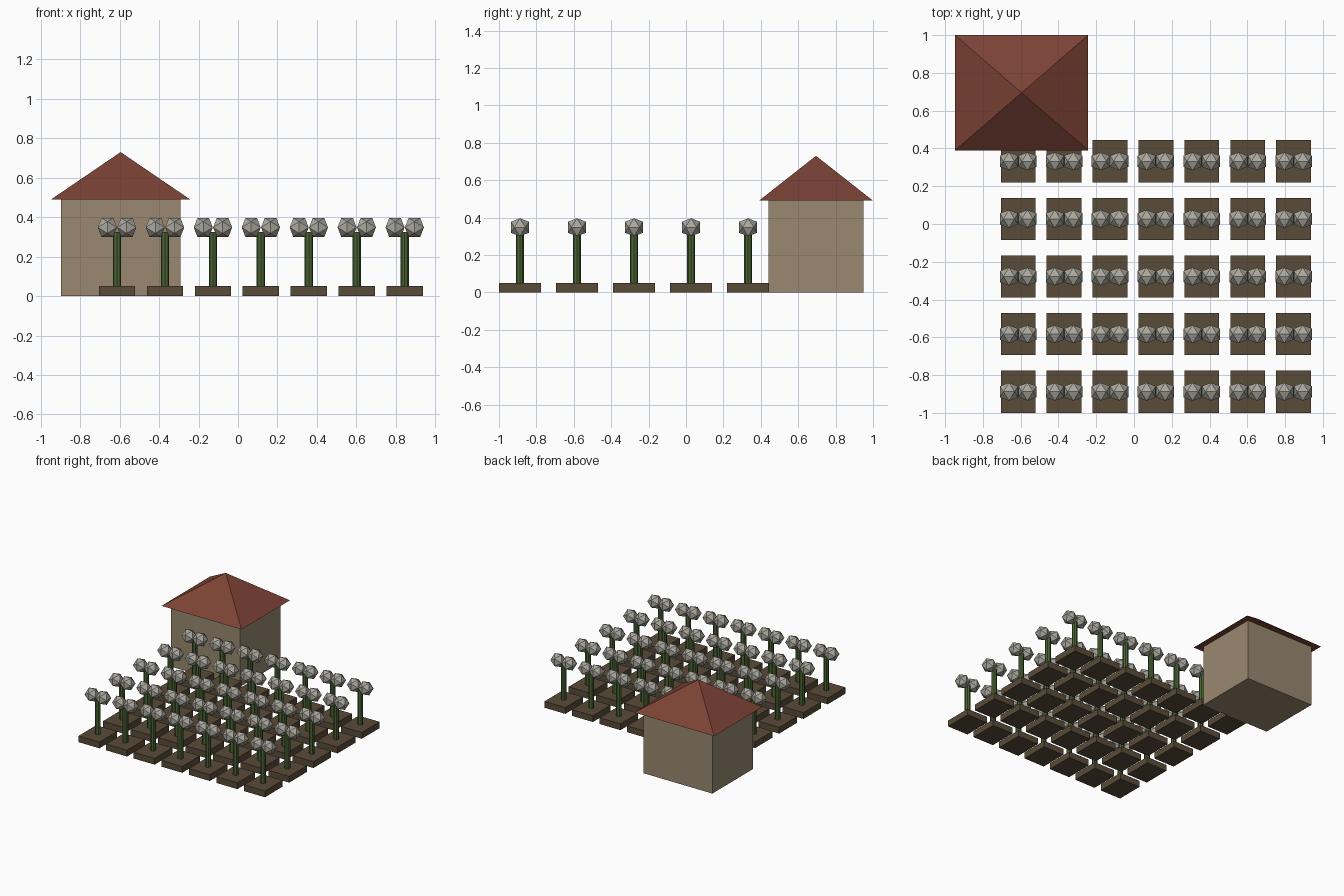
import bpy, bmesh, math
from mathutils import Matrix, Vector

if "Cube" in bpy.data.objects:
    bpy.data.objects.remove(bpy.data.objects["Cube"])


def material(name, rgb):
    m = bpy.data.materials.new(name)
    m.diffuse_color = (*rgb, 1)
    m.use_nodes = True
    m.node_tree.nodes["Principled BSDF"].inputs["Base Color"].default_value = m.diffuse_color
    return m


WALL = material("plaster", (0.32, 0.25, 0.16))
ROOF = material("roof_tile", (0.20, 0.055, 0.035))
SOIL = material("soil", (0.10, 0.07, 0.04))
GREEN = material("stem_green", (0.07, 0.13, 0.035))
TUFT = material("boll_grey", (0.40, 0.39, 0.34))


def mesh_from(bm, name, mat):
    bmesh.ops.recalc_face_normals(bm, faces=bm.faces)
    me = bpy.data.meshes.new(name)
    bm.to_mesh(me)
    bm.free()
    me.materials.append(mat)
    return me


def place(name, me, loc=(0, 0, 0)):
    ob = bpy.data.objects.new(name, me)
    ob.location = loc
    bpy.context.collection.objects.link(ob)
    return ob


def box(name, size, mat):
    # box resting on z = 0
    bm = bmesh.new()
    bmesh.ops.create_cube(bm, size=1, matrix=Matrix.Translation((0, 0, size[2] / 2))
                          @ Matrix.Diagonal((*size, 1)))
    return mesh_from(bm, name, mat)


def stem_mesh(r, h):
    bm = bmesh.new()
    bmesh.ops.create_cone(bm, cap_ends=True, segments=8, radius1=r, radius2=r,
                          depth=h, matrix=Matrix.Translation((0, 0, h / 2)))
    return mesh_from(bm, "stem", GREEN)


def boll_mesh(r):
    # icosahedron with an edge, not a corner, on each axis
    t = (1 + math.sqrt(5)) / 2
    k = r / math.hypot(1, t)
    bm = bmesh.new()
    for a in (-1, 1):
        for b in (-t, t):
            for co in ((a, 0, b), (0, b, a), (b, a, 0)):
                bm.verts.new(Vector(co) * k)
    bmesh.ops.convex_hull(bm, input=bm.verts[:])
    return mesh_from(bm, "boll", TUFT)


def roof_mesh(sx, sy, h):
    bm = bmesh.new()
    c = [bm.verts.new((x * sx / 2, y * sy / 2, 0))
         for x, y in ((-1, -1), (1, -1), (1, 1), (-1, 1))]
    top = bm.verts.new((0, 0, h))
    bm.faces.new(c)
    for i in range(4):
        bm.faces.new((c[i], c[(i + 1) % 4], top))
    return mesh_from(bm, "roof", ROOF)


# House in the back left corner
HX, HY = -0.595, 0.695
place("house_walls", box("walls", (0.605, 0.51, 0.49), WALL), (HX, HY, 0))
place("house_roof", roof_mesh(0.705, 0.61, 0.24), (HX, HY, 0.49))

# Field: 7 x 5 soil plots, each with a stem and two bolls
plot = box("plot", (0.184, 0.223, 0.05), SOIL)
stem = stem_mesh(0.021, 0.275)
boll = boll_mesh(0.0565)
for i in range(7):
    for j in range(5):
        x, y = -0.613 + 0.243 * i, -0.888 + 0.305 * j
        place(f"plot_{i}_{j}", plot, (x, y, 0))
        place(f"stem_{i}_{j}", stem, (x, y, 0.05))
        for side, s in (("left", -1), ("right", 1)):
            place(f"boll_{side}_{i}_{j}", boll, (x + s * 0.049, y, 0.348))
